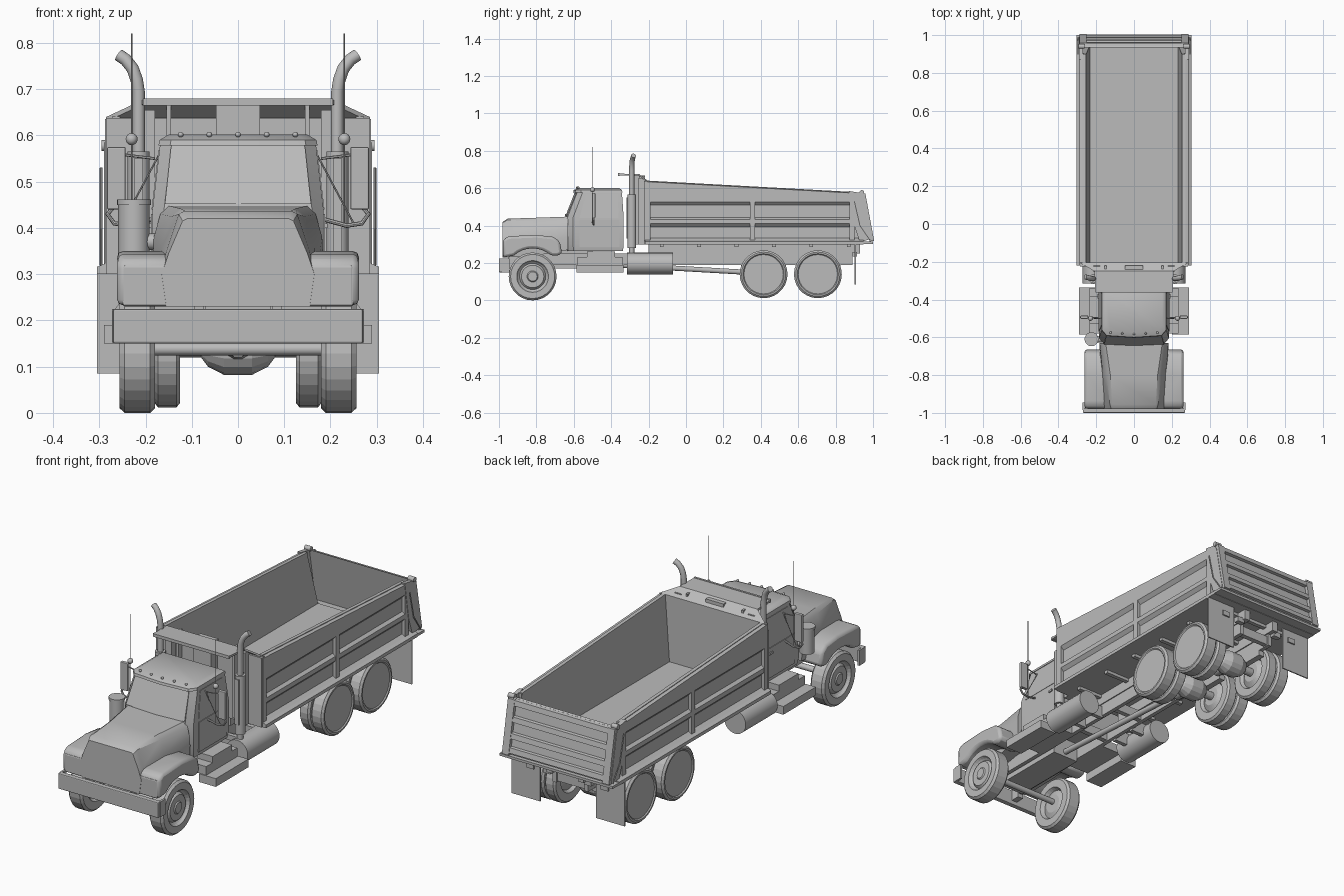
import bpy, bmesh, math
from mathutils import Vector

cube = bpy.data.objects.get("Cube")
if cube:
    bpy.data.objects.remove(cube, do_unlink=True)

grey = bpy.data.materials.new("plain_grey")
grey.use_nodes = True
grey.diffuse_color = (0.5, 0.5, 0.5, 1)
grey.node_tree.nodes["Principled BSDF"].inputs["Base Color"].default_value = (0.5, 0.5, 0.5, 1)


def finish(name, bm, mirror=False, bevel=0, smooth=False):
    bmesh.ops.recalc_face_normals(bm, faces=bm.faces)
    me = bpy.data.meshes.new(name)
    bm.to_mesh(me)
    bm.free()
    me.materials.append(grey)
    ob = bpy.data.objects.new(name, me)
    bpy.context.collection.objects.link(ob)
    if smooth:
        bpy.ops.object.select_all(action='DESELECT')
        ob.select_set(True)
        bpy.context.view_layer.objects.active = ob
        bpy.ops.object.shade_smooth_by_angle(angle=math.radians(35))
    if bevel:
        mod = ob.modifiers.new("soft_edges", 'BEVEL')
        mod.width, mod.segments, mod.limit_method = bevel, 2, 'ANGLE'
    if mirror:
        ob.modifiers.new("mirror", 'MIRROR').use_mirror_merge = False
    return ob


def loft(name, rings, closed=False, **kw):
    """Skin a list of equal-length point rings, capping the ends unless closed."""
    bm = bmesh.new()
    vs = [[bm.verts.new(p) for p in r] for r in rings]
    n = len(vs[0])
    for k in range(len(vs) if closed else len(vs) - 1):
        a, b = vs[k], vs[(k + 1) % len(vs)]
        for i in range(n):
            j = (i + 1) % n
            bm.faces.new((a[i], a[j], b[j], b[i]))
    if not closed:
        bm.faces.new(vs[0])
        bm.faces.new(vs[-1])
    return finish(name, bm, **kw)


def box(name, x, y, z, **kw):
    return loft(name, [[(x[0], y[0], h), (x[1], y[0], h), (x[1], y[1], h), (x[0], y[1], h)] for h in z], **kw)


def side_prism(name, pts, x, **kw):
    return loft(name, [[(v, p, q) for p, q in pts] for v in x], **kw)


def long_prism(name, pts, y, **kw):
    return loft(name, [[(p, v, q) for p, q in pts] for v in y], **kw)


def pipe(name, pts, r, sides=12, **kw):
    pts = [Vector(p) for p in pts]
    rings = []
    for i, p in enumerate(pts):
        d = (pts[min(i + 1, len(pts) - 1)] - pts[max(i - 1, 0)]).normalized()
        u = d.orthogonal() if abs(d.y) > .9 else d.cross(Vector((0, 1, 0)))
        u.normalize()
        w = d.cross(u)
        rings.append([p + r * (math.cos(t) * u + math.sin(t) * w)
                      for t in (math.tau * k / sides for k in range(sides))])
    return loft(name, rings, smooth=sides > 6, **kw)


def wheel(name, profile, y, z, sides=28, mirror=True):
    """Spin an (x, radius) profile about a crosswise axle."""
    return loft(name, [[(x, y + r * math.sin(t), z + r * math.cos(t))
                        for t in (math.tau * k / sides for k in range(sides))] for x, r in profile], mirror=mirror)


def ball(name, c, r, mirror=False):
    bm = bmesh.new()
    bmesh.ops.create_uvsphere(bm, u_segments=12, v_segments=8, radius=r)
    bmesh.ops.translate(bm, verts=bm.verts, vec=c)
    return finish(name, bm, mirror=mirror, smooth=True)


# Wheels and axles
wheel("front_wheels", [(.19, .045), (.20, .07), (.18, .08), (.18, .118), (.19, .128), (.245, .128), (.256, .118),
                       (.256, .085), (.245, .078), (.238, .07), (.25, .06), (.25, .03), (.255, .025)], -.82, .128)
for tag, y in (("forward", .415), ("rearmost", .705)):
    wheel(tag + "_outer_tyres", [(.188, .08), (.188, .118), (.197, .128), (.246, .128), (.255, .118),
                                 (.255, .11), (.25, .105)], y, .14)
    wheel(tag + "_inner_tyres", [(.125, .045), (.14, .07), (.125, .08), (.125, .118), (.133, .128),
                                 (.173, .128), (.181, .118), (.181, .08)], y, .14)
    wheel(tag + "_axle", [(-.19, .02), (-.08, .02), (-.065, .04), (-.03, .058), (.03, .058),
                          (.065, .04), (.08, .02), (.19, .02)], y, .14, 16, False)
    pipe(tag + "_pinion", [(0, y - .1, .15), (0, y, .14)], .03)
    box(tag + "_springs", (.075, .105), (y - .12, y + .12), (.165, .19), mirror=True)
pipe("front_axle", [(-.19, -.82, .138), (.19, -.82, .138)], .014)

# Chassis
box("frame_rails", (.075, .095), (-.95, .89), (.19, .25), mirror=True)
for i, y in enumerate((-.6, -.3, -.05, .2, .56, .87)):
    box(f"crossmember_{i}", (-.08, .08), (y - .012, y + .012), (.195, .24))
box("bed_subframe", (.07, .1), (-.2, .93), (.25, .3), mirror=True)
for i in range(6):
    box(f"floor_bearer_{i}", (-.23, .23), (-.14 + i * .2, -.12 + i * .2), (.285, .302))
pipe("driveshaft", [(0, -.55, .2), (0, .33, .15)], .014)
box("engine_block", (-.07, .07), (-.9, -.5), (.17, .27))
pipe("fuel_tanks", [(.215, -.315, .197), (.215, -.07, .197)], .058, 24, mirror=True)
for y in (-.25, -.13):
    box("tank_bracket", (.09, .18), (y - .01, y + .01), (.18, .24), mirror=True)
box("lower_steps", (.2, .29), (-.585, -.335), (.15, .19), mirror=True)
box("upper_steps", (.09, .235), (-.58, -.34), (.19, .232), mirror=True)
box("door_steps", (.15, .235), (-.53, -.38), (.232, .262), mirror=True)
box("mud_flaps", (.15, .305), (.902, .908), (.085, .3), mirror=True)
box("bumper", (-.27, .27), (-1, -.975), (.15, .225), bevel=.004)
box("bumper_ends", (.262, .272), (-.985, -.945), (.15, .225), mirror=True)
box("bumper_brackets", (.07, .1), (-.98, -.93), (.17, .22), mirror=True)


# Hood with sloping shoulders
def hood_ring(y, half):
    return [(x, y, z) for x, z in half] + [(-x, y, z) for x, z in reversed(half)]


loft("hood", [hood_ring(-.98, [(.155, .23), (.165, .30), (.15, .345), (.12, .415), (.11, .42)]),
              hood_ring(-.955, [(.158, .23), (.168, .30), (.155, .35), (.128, .43), (.115, .437)]),
              hood_ring(-.8, [(.165, .24), (.172, .31), (.165, .36), (.145, .425), (.125, .442)]),
              hood_ring(-.63, [(.182, .27), (.184, .34), (.182, .38), (.168, .43), (.15, .448)])], smooth=True)
arch = [(-.82 + .15 * math.cos(t), .128 + .15 * math.sin(t))
        for t in (math.radians(48 + 84 * k / 8) for k in range(9))]
side_prism("front_fenders", [(-.978, .23), (-.978, .325), (-.95, .343), (-.8, .35), (-.71, .34), (-.675, .315),
                             (-.662, .25), (-.69, .239)] + arch, (.13, .262), mirror=True, bevel=.014, smooth=True)
box("grille_panel", (-.25, .25), (-.979, -.96), (.23, .32), bevel=.006)


# Cab: stacked outlines with a gently bowed windscreen
def cab_ring(z, w, front, back):
    return [(w, back, z), (w, front + .04, z), (w - .025, front + .01, z), (0, front, z),
            (.025 - w, front + .01, z), (-w, front + .04, z), (-w, back, z)]


loft("cab", [cab_ring(.265, .178, -.64, -.337), cab_ring(.3, .185, -.645, -.333), cab_ring(.44, .185, -.645, -.333),
             cab_ring(.585, .168, -.59, -.343)], smooth=True)
loft("roof", [cab_ring(.578, .172, -.603, -.34), cab_ring(.59, .17, -.6, -.342),
              cab_ring(.602, .15, -.575, -.36)], smooth=True)
loft("windscreen", [[(s * a, y, z) for s, a, y, z in
                     ((-1, .158, -.637, .452), (0, 0, -.644, .452), (1, .158, -.637, .452),
                      (1, .145, -.586, .575), (0, 0, -.596, .575), (-1, .145, -.586, .575))],
                    [(s * a, y + .008, z) for s, a, y, z in
                     ((-1, .158, -.637, .452), (0, 0, -.644, .452), (1, .158, -.637, .452),
                      (1, .145, -.586, .575), (0, 0, -.596, .575), (-1, .145, -.586, .575))]])
loft("side_windows", [[(.187 + d, -.57, .44), (.187 + d, -.36, .44), (.172 + d, -.365, .568), (.172 + d, -.535, .568)]
                      for d in (-.006, 0)], mirror=True)
box("door_panels", (.18, .188), (-.57, -.355), (.285, .43), mirror=True)
box("door_handles", (.186, .194), (-.395, -.37), (.4, .41), mirror=True)
for i in range(5):
    ball(f"roof_lamp_{i}", (-.124 + i * .062, -.575 - .004 * (2 - abs(i - 2)), .602), .006)

# Mirrors, aerials, air cleaner and exhausts
box("mirror_heads", (.243, .283), (-.502, -.485), (.44, .575), mirror=True, bevel=.003)
pipe("mirror_arms", [(.18, -.5, .55), (.26, -.494, .56)], .003, 6, mirror=True)
pipe("mirror_loops", [(.18, -.5, .42), (.235, -.494, .405), (.268, -.494, .41), (.282, -.494, .43),
                      (.265, -.494, .45)], .005, 8, mirror=True)
pipe("mirror_braces", [(.17, -.5, .56), (.25, -.494, .41)], .002, 6, mirror=True)
pipe("aerials", [(.23, -.5, .41), (.23, -.5, .82)], .0016, 6, mirror=True)
ball("aerial_balls", (.23, -.5, .592), .013, True)
pipe("air_cleaner", [(-.225, -.61, .335), (-.225, -.61, .45)], .034, 20)
pipe("air_cleaner_cap", [(-.225, -.61, .45), (-.225, -.61, .462)], .037, 20)
pipe("air_intake", [(-.225, -.61, .37), (-.16, -.61, .37)], .018)
pipe("exhaust_stacks", [(.215, -.29, .23), (.215, -.29, .695), (.219, -.29, .72), (.228, -.288, .745),
                        (.243, -.284, .764), (.258, -.28, .774)], .0135, mirror=True)
pipe("mufflers", [(.215, -.29, .28), (.215, -.29, .565)], .024, 16, mirror=True)
box("heat_shields", (.205, .225), (-.318, -.31), (.33, .55), mirror=True)
box("stack_mounts", (.09, .215), (-.3, -.28), (.235, .26), mirror=True)


# Dump bed
def top(y):
    return .64 - .055 * (y + .2)


box("bed_floor", (-.285, .285), (-.21, .95), (.3, .318))
loft("bed_sides", [[(.232, yb, .31), (.255, yt, top(yt)), (.272, yt, top(yt)), (.272, yb, .31)]
                   for yb, yt in ((-.22, -.22), (.95, .895))], mirror=True)
loft("top_rails", [[(.255, y, top(y)), (.288, y, top(y) - .006), (.288, y, .527), (.27, y, .507), (.255, y, .52)]
                   for y in (-.22, .9)], mirror=True)
long_prism("middle_rails", [(.265, .447), (.287, .432), (.287, .41), (.265, .386)], (-.21, .91), mirror=True)
long_prism("bottom_rails", [(.265, .337), (.29, .322), (.305, .316), (.305, .3), (.265, .3)], (-.22, .95), mirror=True)
for tag, y in (("front", -.205), ("middle", .355), ("rear", .888)):
    box(tag + "_side_posts", (.265, .288), (y - .014, y + .014), (.31, .56), mirror=True)
side_prism("bed_corner_plates", [(.87, .585), (.93, .575), (.948, .55), (.99, .33), (.93, .31), (.9, .4)],
           (.27, .29), mirror=True)
box("bed_front_wall", (-.285, .285), (-.225, -.205), (.3, .638))
box("hoist_cover", (-.048, .048), (-.275, -.22), (.3, .668))
box("front_wall_ribs", (.145, .155), (-.25, -.22), (.32, .665), mirror=True)
box("front_corner_posts", (.18, .215), (-.255, -.22), (.3, .655), mirror=True)
loft("cab_guard", [[(-w, y, z), (w, y, z), (w, y, z + .01), (-w, y, z + .01)]
                   for y, w, z in ((-.36, .205, .668), (-.25, .21, .665), (-.205, .285, .63))])
box("guard_lip", (-.205, .205), (-.363, -.353), (.665, .68))


# Tailgate with raised slats
def gate_strip(name, low, high, depth, x, **kw):
    line = lambda z: .935 + .18 * (.575 - z)
    return side_prism(name, [(line(low), low), (line(high), high), (line(high) + depth, high - .004),
                             (line(low) + depth, low + .004)], x, **kw)


gate_strip("tailgate_plate", .315, .575, .008, (-.275, .275))
for i, low in enumerate((.325, .39, .465, .54)):
    gate_strip(f"tailgate_slat_{i}", low, low + .032, .022, (-.27, .27))
gate_strip("tailgate_posts", .315, .575, .024, (.252, .288), mirror=True)
box("tailgate_lip", (-.305, .305), (.93, 1), (.302, .314))
pipe("tailgate_hinges", [(.262, .94, .578), (.295, .94, .578)], .012, mirror=True)
pipe("tailgate_chains", [(.296, .9, .53), (.296, .93, .4), (.296, .985, .32)], .003, 6, mirror=True)
for x in (.11, .2):
    box("tail_lamps", (x - .02, x + .02), (.89, .915), (.235, .26), mirror=True)
